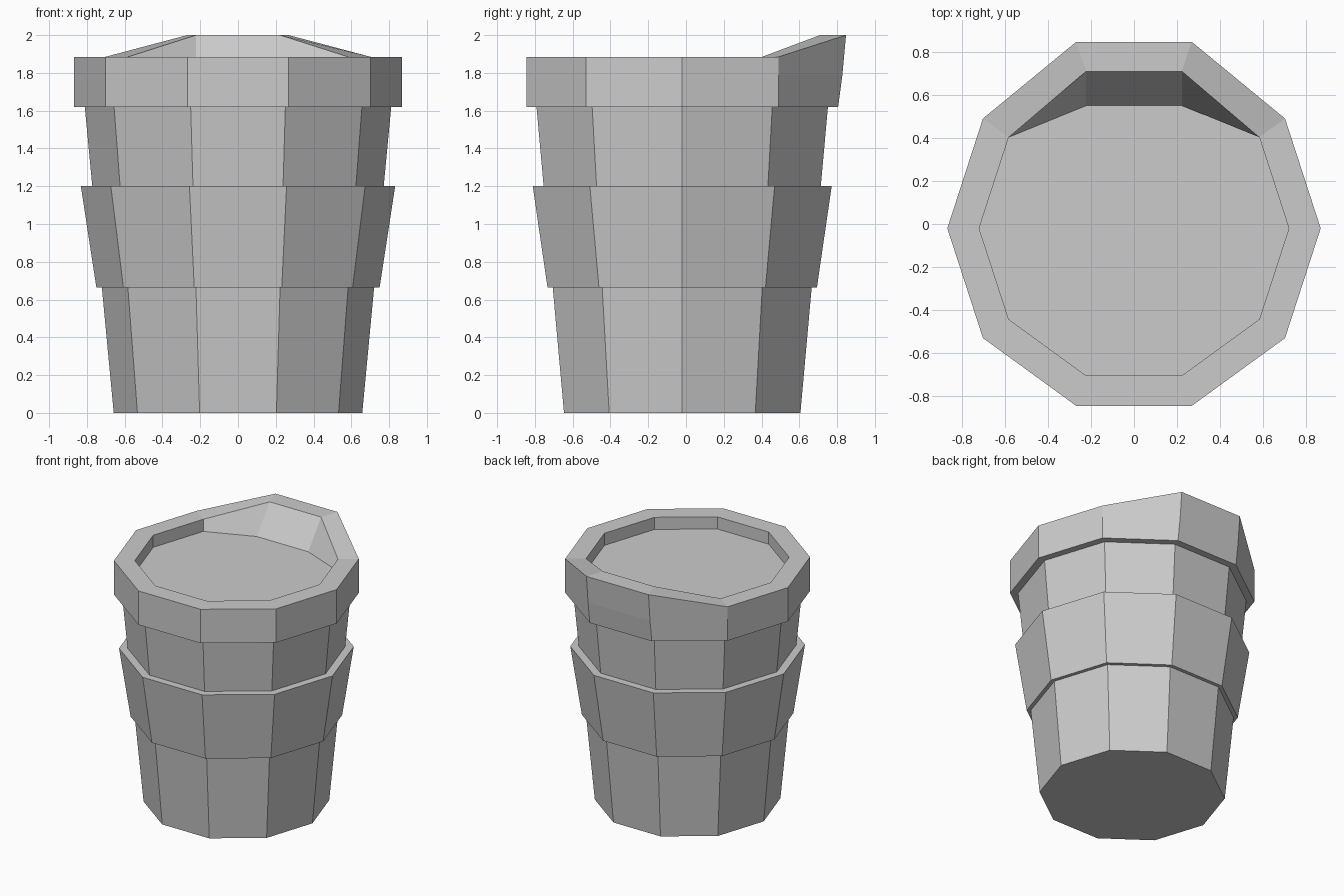
import bpy
import bmesh
from math import cos, sin, pi

SIDES = 10
CENTRE_Y = -0.02
LID_BASE, LID_MID, LID_TOP, LIP_TOP = 1.62, 1.79, 1.885, 2.0
LID_R, WELL_R = 0.868, 0.72

if "Cube" in bpy.data.objects:
    bpy.data.objects.remove(bpy.data.objects["Cube"])

grey = bpy.data.materials.new("plain_grey")
grey.use_nodes = True
COLOUR = (0.6, 0.6, 0.6, 1)
grey.diffuse_color = COLOUR
grey.node_tree.nodes["Principled BSDF"].inputs["Base Color"].default_value = COLOUR


def cup_radius(z):
    """Radius of the tapered cup wall at a height."""
    return 0.658 + 0.0945 * z


def lathe(name, profile, cap_start=False, cap_end=False, close=False, edit=None):
    """Ten-sided part from a (radius, height) profile; edit can move ring points."""
    bm = bmesh.new()
    rings = []
    for level, (r, z) in enumerate(profile):
        ring = []
        for i in range(SIDES):
            a = 2 * pi * i / SIDES
            v = bm.verts.new((r * cos(a), r * sin(a) + CENTRE_Y, z))
            if edit and i in (2, 3):
                edit(level, v)
            ring.append(v)
        rings.append(ring)
    pairs = list(zip(rings, rings[1:]))
    if close:
        pairs.append((rings[-1], rings[0]))
    for low, high in pairs:
        for i in range(SIDES):
            j = (i + 1) % SIDES
            bm.faces.new((low[i], low[j], high[j], high[i]))
    if cap_start:
        bm.faces.new(rings[0][::-1])
    if cap_end:
        bm.faces.new(rings[-1])
    # Remove faces collapsed where the sloping well wall meets the side wall
    bmesh.ops.recalc_face_normals(bm, faces=bm.faces[:])
    mesh = bpy.data.meshes.new(name)
    bm.to_mesh(mesh)
    bm.free()
    mesh.materials.append(grey)
    obj = bpy.data.objects.new(name, mesh)
    bpy.context.collection.objects.link(obj)
    return obj


# Tapered cup body
lathe("cup_body", [(cup_radius(0), 0), (cup_radius(1.7), 1.7)], True, True)

# Flared grip sleeve
lathe("grip_sleeve", [(cup_radius(0.665) - 0.02, 0.665), (0.75, 0.665),
                      (0.832, 1.2), (cup_radius(1.2) - 0.02, 1.2)], close=True)


# Lid with a sunken top and a raised drinking lip at the back
def raise_lip(level, v):
    if level == 2:
        v.co.y = 0.828
    elif level == 3:
        v.co.y, v.co.z = 0.847, LIP_TOP
    elif level == 4:
        v.co.y, v.co.z = 0.71, LIP_TOP
    elif level == 5:
        v.co.y = 0.55


lathe("lid", [(0.75, LID_BASE), (LID_R, LID_BASE), (LID_R, LID_MID), (LID_R, LID_TOP),
              (WELL_R, LID_TOP), (WELL_R, LID_MID)], True, True, edit=raise_lip)
